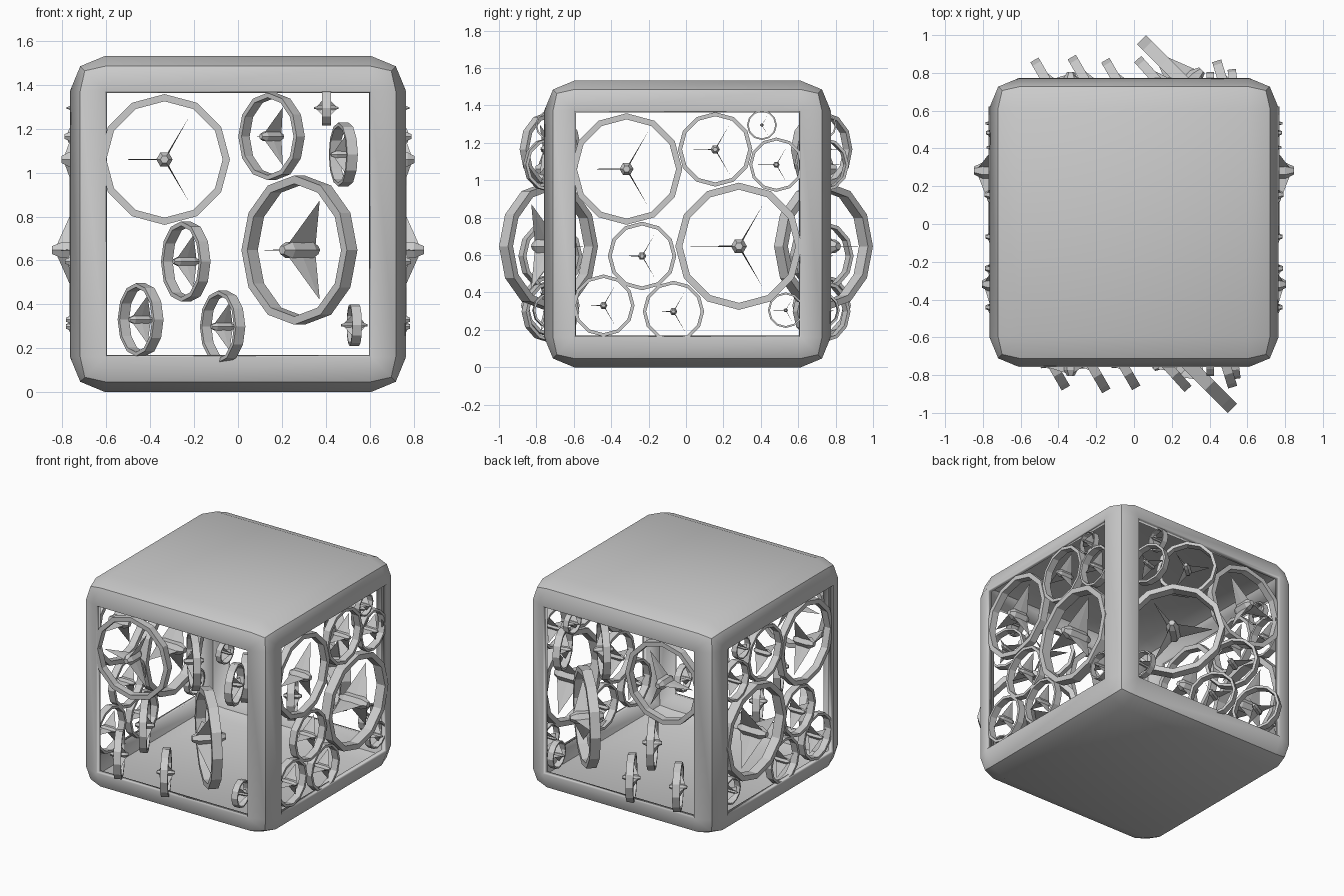
import bpy, bmesh
from math import cos, sin, pi, radians
from mathutils import Vector

if "Cube" in bpy.data.objects:
    bpy.data.objects.remove(bpy.data.objects["Cube"])

H = 0.766            # half size of the cube frame
CY = 0.008           # small offset of the frame in y


def finish(bm, name):
    bmesh.ops.recalc_face_normals(bm, faces=bm.faces)
    me = bpy.data.meshes.new(name)
    bm.to_mesh(me)
    bm.free()
    return me


def add(name, me, loc=(0, 0, 0), rz=0.0):
    ob = bpy.data.objects.new(name, me)
    ob.location = loc
    ob.rotation_euler.z = rz
    bpy.context.collection.objects.link(ob)
    return ob


def lathe(bm, profile, n, closed):
    """Spin (radius, y) points about the y axis into an n-sided body."""
    rings = [[bm.verts.new((r * cos(2 * pi * i / n), y, r * sin(2 * pi * i / n)))
              for i in range(n)] for r, y in profile]
    m = len(rings)
    for k in range(m if closed else m - 1):
        a, b = rings[k], rings[(k + 1) % m]
        for i in range(n):
            j = (i + 1) % n
            bm.faces.new((a[i], a[j], b[j], b[i]))
    if not closed:
        bm.faces.new(rings[0])
        bm.faces.new(rings[-1])


def fan_mesh(name, R, depth, L):
    bm = bmesh.new()
    # rim
    ri = R * 0.89
    lathe(bm, [(ri, -depth), (R, -depth), (R, depth), (ri, depth)], 12, True)
    # hub with tapered ends
    hr = R * 0.125
    lathe(bm, [(hr * 0.5, -L), (hr, -L * 0.6), (hr, L * 0.6), (hr * 0.5, L)], 6, False)
    # three pointed blades, edge-on to the axis
    for ang in (60, 180, 300):
        a = radians(ang)
        out, side = Vector((cos(a), 0, sin(a))), Vector((-sin(a), 0, cos(a)))
        t = R * 0.012
        base = [bm.verts.new(out * hr * 0.7 + Vector((0, sy * L * 0.8, 0)) + side * st * t)
                for sy, st in ((-1, 0), (0, -1), (1, 0), (0, 1))]
        tip = bm.verts.new(out * R * 0.77)
        bm.faces.new(base)
        for i in range(4):
            bm.faces.new((base[i], base[(i + 1) % 4], tip))
    return finish(bm, name)


# cube frame: rounded box with four open sides, hollow
bm = bmesh.new()
bmesh.ops.create_cube(bm, size=2 * H)
bmesh.ops.bevel(bm, geom=bm.edges[:], offset=0.16, offset_type='OFFSET',
                segments=2, profile=0.5, affect='EDGES')
bm.normal_update()
windows = [f for f in bm.faces if f.calc_area() > 1 and abs(f.normal.z) < 0.5]
bmesh.ops.delete(bm, geom=windows, context='FACES')
frame = add("cube_frame", finish(bm, "cube_frame"), (0, CY, H))
sol = frame.modifiers.new("wall", 'SOLIDIFY')
sol.thickness = 0.04
sol.offset = -1
bpy.context.view_layer.objects.active = frame
frame.select_set(True)
bpy.ops.object.shade_smooth_by_angle(angle=radians(30))

# fans: across, height, radius, half depth, hub half length, turn on front/back
FANS = [
    (-0.335, 1.06, 0.298, 0.025, 0.08, 0),
    (0.153, 1.165, 0.199, 0.025, 0.066, 48),
    (0.403, 1.295, 0.08, 0.02, 0.056, 90),
    (0.48, 1.083, 0.145, 0.025, 0.058, 73),
    (0.28, 0.647, 0.34, 0.034, 0.112, 45),
    (-0.238, 0.595, 0.183, 0.025, 0.064, 60),
    (-0.444, 0.33, 0.166, 0.025, 0.06, 60),
    (-0.07, 0.298, 0.164, 0.025, 0.06, 60),
    (0.53, 0.305, 0.095, 0.022, 0.06, 82),
]
for i, (u, z, R, d, L, turn) in enumerate(FANS, 1):
    me = fan_mesh(f"fan_{i}", R, d, L)
    c = 0.735 if R > 0.3 else 0.725
    for s, y_name, x_name in ((-1, "front", "left"), (1, "back", "right")):
        add(f"fan_{y_name}_{i}", me, (u, s * c, z), -radians(turn))
        side_u = u + (0.017 if i == 1 else 0.003)
        add(f"fan_{x_name}_{i}", me, (s * c, side_u, z), pi / 2)
